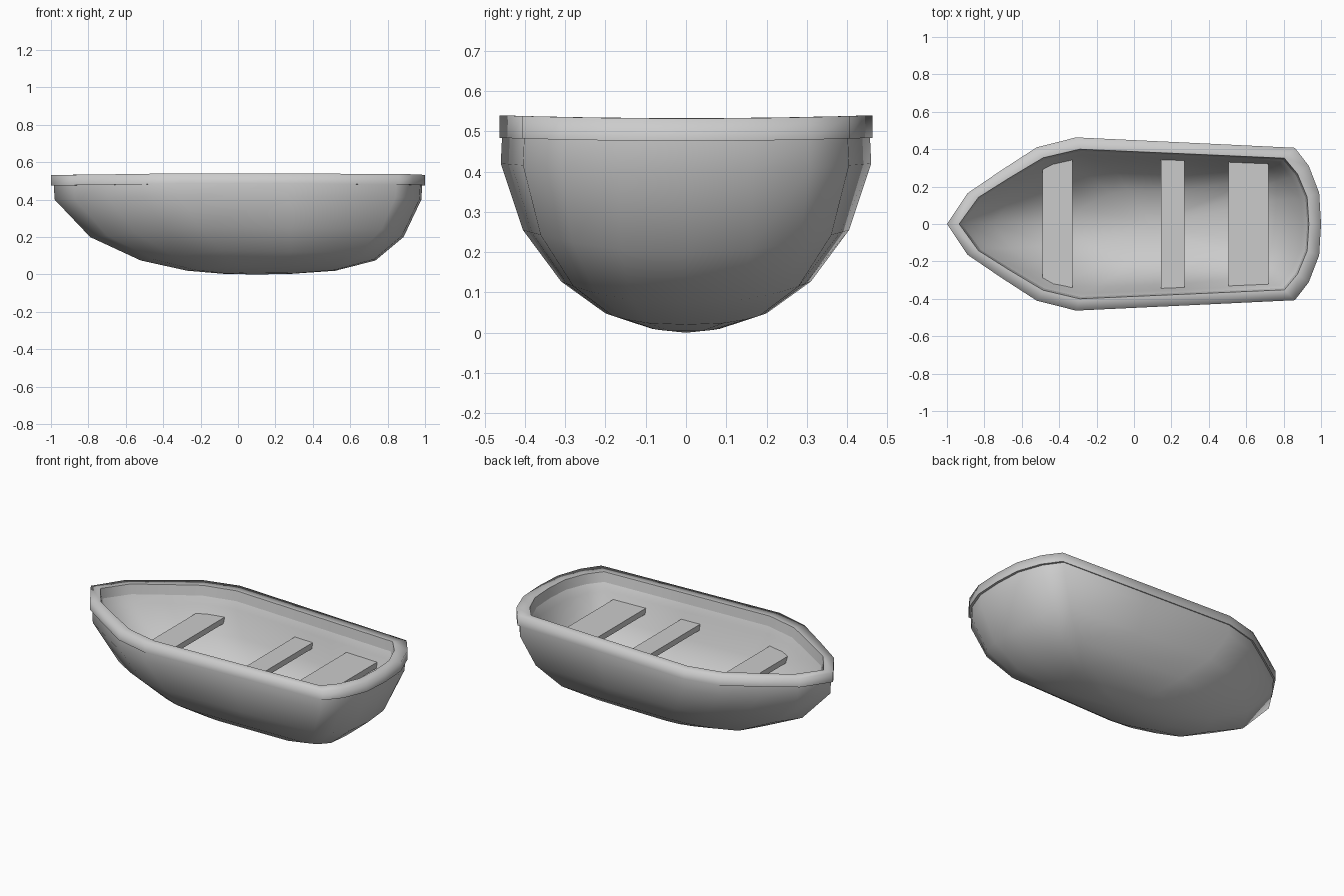
import bpy
import bmesh
import math

if "Cube" in bpy.data.objects:
    bpy.data.objects.remove(bpy.data.objects["Cube"])

# Half outline of the gunwale, bow to stern (y as a fraction of the half beam)
HALF = [(-1, 0), (-0.89, 0.355), (-0.71, 0.62), (-0.52, 0.885), (-0.31, 1.0),
        (0.28, 0.94), (0.86, 0.88), (0.935, 0.67), (0.99, 0.36), (1, 0)]
OUTLINE = [(x, -y) for x, y in HALF] + HALF[-2:0:-1]


def ring(x0, x1, half, z_end, z_mid, power=1.0):
    """Outline stretched between x0 and x1, rising from z_end to z_mid at the beam."""
    pts = []
    for x, f in OUTLINE:
        y = math.copysign(abs(f) ** power, f)
        z = z_end + (z_mid - z_end) * f * f
        pts.append((x0 + (x1 - x0) * (x + 1) / 2, half * y, z))
    return pts


def add_object(name, bm, angle=None):
    mesh = bpy.data.meshes.new(name)
    bm.to_mesh(mesh)
    bm.free()
    obj = bpy.data.objects.new(name, mesh)
    bpy.context.collection.objects.link(obj)
    if angle is not None:
        bpy.ops.object.select_all(action='DESELECT')
        obj.select_set(True)
        bpy.context.view_layer.objects.active = obj
        bpy.ops.object.shade_smooth_by_angle(angle=math.radians(angle))
    return obj


def loft(name, rings, angle, start=None, end=None):
    """Skin successive rings; start/end are optional closing points."""
    bm = bmesh.new()
    loops = [[bm.verts.new(p) for p in r] for r in rings]
    n = len(OUTLINE)
    for a, b in zip(loops, loops[1:]):
        for i in range(n):
            j = (i + 1) % n
            bm.faces.new((a[i], a[j], b[j], b[i]))
    if start:
        c = bm.verts.new(start)
        for i in range(n):
            bm.faces.new((c, loops[0][(i + 1) % n], loops[0][i]))
    if end:
        c = bm.verts.new(end)
        for i in range(n):
            bm.faces.new((loops[-1][i], loops[-1][(i + 1) % n], c))
    return add_object(name, bm, angle)


# Outer hull, keel up to the underside of the rim
rim_low = ring(-1, 1, 0.463, 0.476, 0.484)
hull_lip = ring(-0.985, 0.985, 0.457, 0.476, 0.484)
loft("hull_outside", [
    ring(-0.08, 0.29, 0.085, 0.004, 0.01, 0.7),
    ring(-0.27, 0.52, 0.20, 0.02, 0.048, 0.75),
    ring(-0.52, 0.735, 0.31, 0.075, 0.127, 0.8),
    ring(-0.79, 0.885, 0.405, 0.20, 0.255, 0.9),
    ring(-0.98, 0.98, 0.46, 0.40, 0.42),
    hull_lip,
], 75, start=(0.1, 0, 0))

# Rim: underside ledge, then rounded shading over its outer top edge
loft("rim_underside", [hull_lip, rim_low], 30)
rim_inner = ring(-0.935, 0.935, 0.40, 0.533, 0.538)
loft("rim", [rim_low, ring(-1, 1, 0.463, 0.532, 0.54), rim_inner], 120)

# Inner side of the rim
rim_foot = ring(-0.922, 0.926, 0.39, 0.475, 0.48)
loft("rim_inside", [rim_inner, rim_foot], 75)

# Inner hull, from the rim down to the floor
loft("hull_inside", [
    rim_foot,
    ring(-0.895, 0.90, 0.372, 0.43, 0.44),
    ring(-0.745, 0.835, 0.335, 0.26, 0.295, 0.9),
    ring(-0.50, 0.70, 0.265, 0.14, 0.185, 0.8),
    ring(-0.33, 0.54, 0.18, 0.085, 0.115, 0.75),
], 75, end=(0.1, 0, 0.07))


# Plank seats
def seat(name, half_end, top, thick=0.035):
    outline = [(x, -y) for x, y in half_end] + half_end[::-1]
    bm = bmesh.new()
    face = bm.faces.new([bm.verts.new((x, y, top - thick)) for x, y in outline])
    grown = bmesh.ops.extrude_face_region(bm, geom=[face])
    bmesh.ops.translate(bm, vec=(0, 0, thick),
                        verts=[g for g in grown["geom"] if isinstance(g, bmesh.types.BMVert)])
    bmesh.ops.recalc_face_normals(bm, faces=bm.faces)
    add_object(name, bm)


seat("bow_seat", [(-0.49, 0.30), (-0.465, 0.32), (-0.33, 0.35)], 0.388)
seat("middle_seat", [(0.145, 0.35), (0.27, 0.346)], 0.393)
seat("stern_seat", [(0.505, 0.338), (0.72, 0.33)], 0.40)
